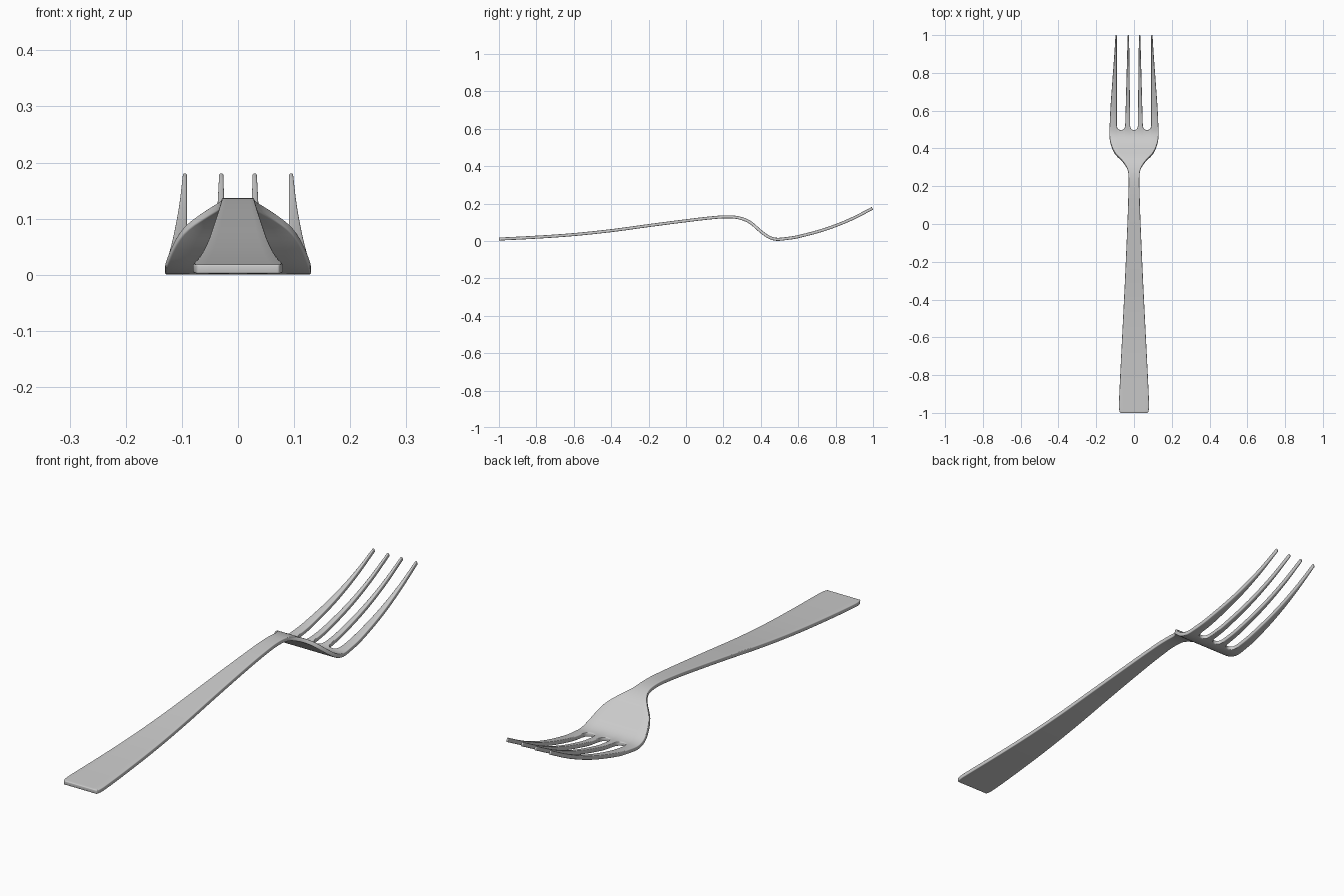
import bpy, bmesh, math

if "Cube" in bpy.data.objects:
    bpy.data.objects.remove(bpy.data.objects["Cube"])


def curve(points):
    """Smooth Hermite interpolation through (position, value) points."""
    def slope(i):
        a, b = points[max(i - 1, 0)], points[min(i + 1, len(points) - 1)]
        return (b[1] - a[1]) / (b[0] - a[0])

    def f(y):
        i = 0
        while i < len(points) - 2 and y > points[i + 1][0]:
            i += 1
        (y0, v0), (y1, v1) = points[i], points[i + 1]
        h = y1 - y0
        t = (y - y0) / h
        return ((2*t**3 - 3*t**2 + 1) * v0 + (t**3 - 2*t**2 + t) * h * slope(i)
                + (3*t**2 - 2*t**3) * v1 + (t**3 - t**2) * h * slope(i + 1))
    return f


# side profile (centre line) and half width in plan
height = curve([(-1, .010), (-.8, .020), (-.6, .034), (-.4, .055), (-.2, .082), (0, .108),
                (.12, .122), (.21, .129), (.28, .124), (.34, .101), (.40, .051), (.44, .022),
                (.48, .009), (.53, .012), (.6, .023), (.75, .064), (.88, .115), (1, .176)])
half_width = curve([(-1, .073), (-.99, .077), (-.965, .080), (-.8, .073), (-.6, .063), (-.3, .048),
                    (0, .035), (.15, .030), (.25, .029), (.29, .035), (.33, .060), (.37, .098),
                    (.40, .115), (.44, .127), (.48, .130), (.53, .129)])
outer_edge = curve([(.5, .1295), (.6, .1255), (.75, .115), (.9, .104), (1, .098)])

# columns at the root of the tines: tine edges, with rounded slots between
SLOT_Y, HALF = .497, .1295
slots = [(-.091, -.047), (-.020, .020), (.047, .091)]
N = 8
columns = [(-HALF, SLOT_Y + .022)]
for a, b in slots:
    r = (b - a) / 2
    for k in range(N + 1):
        ang = math.pi * k / N
        columns.append(((a + b) / 2 - r * math.cos(ang), SLOT_Y + r * (1 - math.sin(ang))))
columns.append((HALF, SLOT_Y + .022))

bm = bmesh.new()


def bridge(lower, upper):
    for i in range(len(lower) - 1):
        bm.faces.new((lower[i], lower[i + 1], upper[i + 1], upper[i]))


# handle, neck and palm
START = .46
ys = [-1, -.99, -.98, -.965] + [-.94 + .04 * i for i in range(29)]
ys += [.2 + .01 * i for i in range(27)]
rows = [[bm.verts.new((x / HALF * half_width(y), y, height(y))) for x, _ in columns] for y in ys]
for s in (.33, .66, 1):
    row = []
    for x, end in columns:
        y = START + (end - START) * s
        row.append(bm.verts.new((x / HALF * half_width(y), y, height(y))))
    rows.append(row)
for lower, upper in zip(rows, rows[1:]):
    bridge(lower, upper)


# tines, tapering to narrow tips
def tine_edges(y):
    t = (y - .5) / .5
    inner = (.020 + .006 * t, .047 - .0135 * t)
    outer = (.091, outer_edge(y))
    return [(-outer[1], -outer[0]), (-inner[1], -inner[0]), inner, outer]


for k in range(4):
    i = k * (N + 1)
    last = rows[-1][i:i + 2]
    for j in range(1, 25):
        y = .52 + .477 * j / 24
        new = [bm.verts.new((x, y, height(y))) for x in tine_edges(y)[k]]
        bridge(last, new)
        last = new

mesh = bpy.data.meshes.new("fork")
bm.to_mesh(mesh)
bm.free()
fork = bpy.data.objects.new("fork", mesh)
bpy.context.collection.objects.link(fork)

# sheet thickness and softened rim
solid = fork.modifiers.new("thickness", 'SOLIDIFY')
solid.thickness = .016
solid.offset = 0
bevel = fork.modifiers.new("rim", 'BEVEL')
bevel.width = .003
bevel.segments = 3
bevel.limit_method = 'ANGLE'
bevel.angle_limit = math.radians(50)
bevel.use_clamp_overlap = False

bpy.context.view_layer.objects.active = fork
fork.select_set(True)
bpy.ops.object.shade_smooth_by_angle(angle=math.radians(40))
